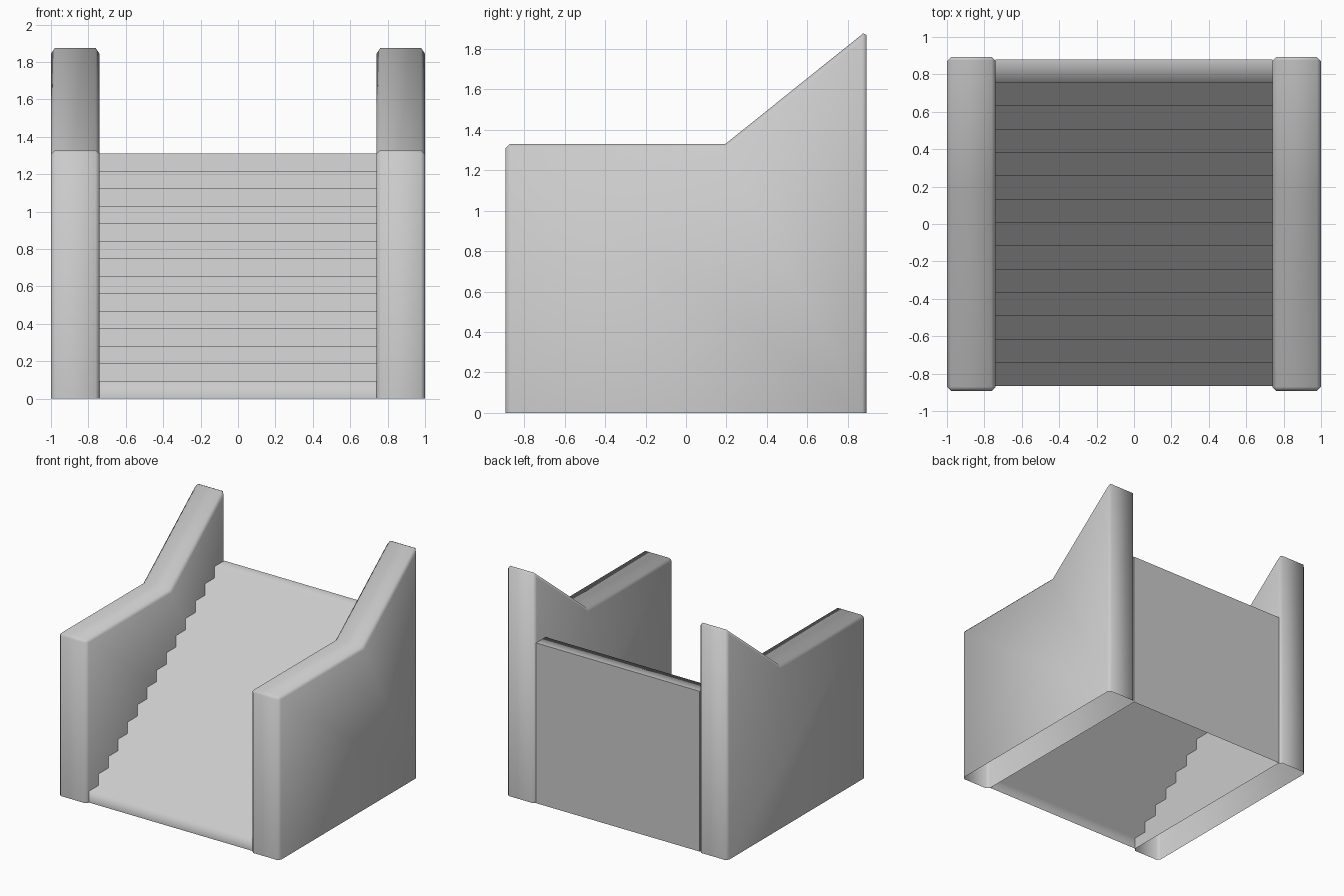
import bpy, bmesh

if "Cube" in bpy.data.objects:
    bpy.data.objects.remove(bpy.data.objects["Cube"])

stone = bpy.data.materials.new("light grey stone")
stone.use_nodes = True
colour = (0.6, 0.6, 0.6, 1)
stone.diffuse_color = colour
stone.node_tree.nodes["Principled BSDF"].inputs["Base Color"].default_value = colour

INNER, OUTER = 0.74, 1.0
FRONT, BACK, TOP = -0.867, 0.88, 1.31
STEPS = 14


def finish(bm, name, smooth):
    mesh = bpy.data.meshes.new(name)
    bmesh.ops.recalc_face_normals(bm, faces=bm.faces)
    for f in bm.faces:
        f.smooth = smooth
    bm.to_mesh(mesh)
    bm.free()
    mesh.materials.append(stone)
    obj = bpy.data.objects.new(name, mesh)
    bpy.context.collection.objects.link(obj)
    return obj


def side_wall(name, side):
    # Side profile extruded sideways, rounded above the ground, open underneath
    profile = [(-0.893, 0), (-0.893, 1.33), (0.195, 1.33), (0.893, 1.89), (0.893, 0)]
    bm = bmesh.new()
    face = bm.faces.new([bm.verts.new((side * INNER, y, z)) for y, z in profile])
    moved = bmesh.ops.extrude_face_region(bm, geom=[face], use_keep_orig=True)["geom"]
    for v in moved:
        if isinstance(v, bmesh.types.BMVert):
            v.co.x = side * OUTER
    bmesh.ops.recalc_face_normals(bm, faces=bm.faces)
    ground = [f for f in bm.faces if all(v.co.z < 0.001 for v in f.verts)]
    rim = [e for e in bm.edges
           if max(v.co.z for v in e.verts) > 0.001 and e.calc_face_angle(0) > 0.9]
    bmesh.ops.bevel(bm, geom=rim, offset=0.022, segments=1, affect='EDGES')
    ground = [f for f in bm.faces if all(v.co.z < 0.001 for v in f.verts)]
    bmesh.ops.delete(bm, geom=ground, context='FACES_ONLY')
    return finish(bm, name, True)


# Corner points of the staircase, from the ground up to the last tread
depth = (BACK - FRONT) / STEPS
rise = TOP / STEPS
corners = [(FRONT, 0)]
for i in range(STEPS):
    corners.append((FRONT + i * depth, (i + 1) * rise))
    corners.append((FRONT + (i + 1) * depth, (i + 1) * rise))

# Risers and treads as one folded strip
bm = bmesh.new()
rows = [[bm.verts.new((x, y, z)) for x in (-INNER, INNER)] for y, z in corners]
for a, b in zip(rows, rows[1:]):
    bm.faces.new((a[0], a[1], b[1], b[0]))
finish(bm, "stair_treads", True)

# Panels closing the back and the two ends below the treads
bm = bmesh.new()
bm.faces.new([bm.verts.new(p) for p in
              ((INNER, BACK, 0), (-INNER, BACK, 0), (-INNER, BACK, TOP), (INNER, BACK, TOP))])
finish(bm, "back_panel", False)
for name, side in (("left", 1), ("right", -1)):
    bm = bmesh.new()
    for i in range(STEPS):
        y0, y1 = FRONT + i * depth, FRONT + (i + 1) * depth
        z = (i + 1) * rise
        x = side * (INNER - 0.003)
        quad = [(x, y0, 0), (x, y1, 0), (x, y1, z), (x, y0, z)]
        bm.faces.new([bm.verts.new(p) for p in quad[::side]])
    bmesh.ops.remove_doubles(bm, verts=bm.verts, dist=0.0001)
    finish(bm, name + "_stair_end", False)
    side_wall(name + "_wall", side)
